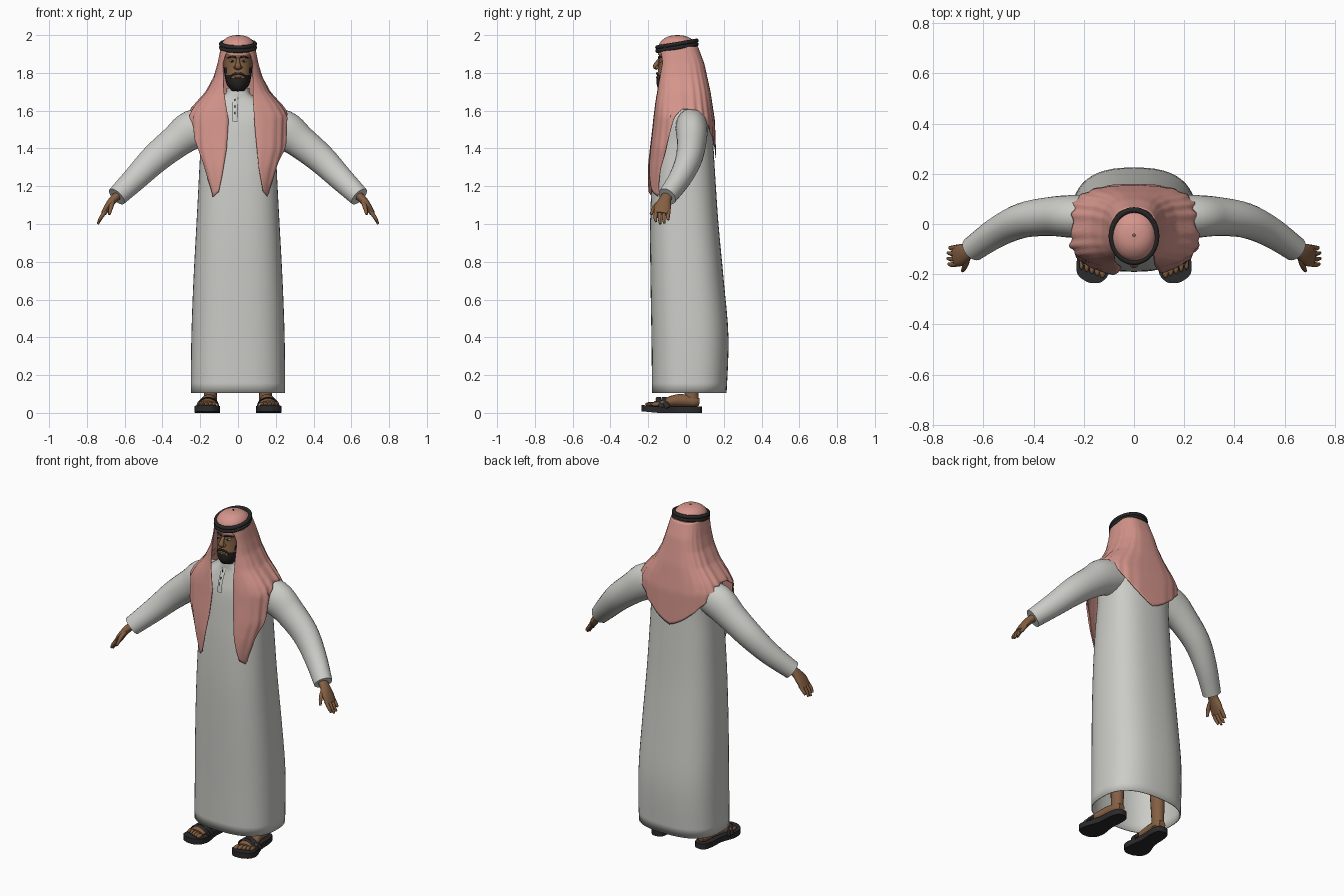
import bpy, bmesh, math
from mathutils import Vector

cube = bpy.data.objects.get("Cube")
if cube:
    bpy.data.objects.remove(cube, do_unlink=True)


def material(name, r, g, b):
    m = bpy.data.materials.new(name)
    m.use_nodes = True
    m.diffuse_color = (r, g, b, 1)
    node = m.node_tree.nodes["Principled BSDF"]
    node.inputs["Base Color"].default_value = (r, g, b, 1)
    node.inputs["Roughness"].default_value = 0.8
    return m


robe_white = material("robe white", .60, .60, .57)
scarf_pink = material("scarf pink", .66, .30, .26)
skin = material("brown skin", .23, .115, .055)
black = material("black cord", .02, .02, .02)
hair = material("dark hair", .018, .016, .014)
leather = material("sandal leather", .025, .023, .023)
eye_white = material("eye white", .45, .42, .38)


def finish(name, bm, mats, thickness=0):
    """Turn a bmesh into a smooth shaded object."""
    bmesh.ops.recalc_face_normals(bm, faces=bm.faces)
    mesh = bpy.data.meshes.new(name)
    bm.to_mesh(mesh)
    bm.free()
    ob = bpy.data.objects.new(name, mesh)
    bpy.context.collection.objects.link(ob)
    for m in mats:
        mesh.materials.append(m)
    if thickness:
        mod = ob.modifiers.new("thickness", 'SOLIDIFY')
        mod.thickness = thickness
    bpy.ops.object.select_all(action='DESELECT')
    bpy.context.view_layer.objects.active = ob
    ob.select_set(True)
    bpy.ops.object.shade_smooth_by_angle(angle=math.radians(50))
    return ob


def spline(keys, steps):
    """Resample a list of tuples with a Catmull-Rom curve."""
    out = []
    pts = [keys[0]] + list(keys) + [keys[-1]]
    for i in range(len(keys) - 1):
        for k in range(steps):
            t = k / steps
            out.append([.5 * (2 * b + (c - a) * t + (2 * a - 5 * b + 4 * c - d) * t * t
                              + (3 * b - a - 3 * c + d) * t ** 3)
                        for a, b, c, d in zip(*pts[i:i + 4])])
    return out + [list(keys[-1])]


def look(table, v):
    """Linear lookup in (key, value) pairs with rising keys."""
    if v <= table[0][0]:
        return table[0][1]
    for (a, p), (b, q) in zip(table, table[1:]):
        if v <= b:
            return p + (q - p) * (v - a) / (b - a)
    return table[-1][1]


def soft(v, p):
    return math.copysign(abs(v) ** p, v)


def skin_rings(bm, rings, closed=True, caps=True):
    loops = [[bm.verts.new(p) for p in ring] for ring in rings]
    n = len(loops[0])
    for a, b in zip(loops, loops[1:]):
        for i in range(n if closed else n - 1):
            j = (i + 1) % n
            bm.faces.new((a[i], a[j], b[j], b[i]))
    if caps:
        bm.faces.new(loops[0])
        bm.faces.new(loops[-1])


def stack(keys, n, power, steps, caps):
    """Stacked level sections: height, half width, front y, back y."""
    bm = bmesh.new()
    rings = []
    for z, rx, yf, yb in spline(keys, steps):
        angles = [math.tau * i / n for i in range(n)]
        rings.append([(rx * soft(math.sin(a), power),
                       (yf + yb) / 2 - (yb - yf) / 2 * soft(math.cos(a), power), z) for a in angles])
    skin_rings(bm, rings, caps=caps)
    return bm


def tube(bm, keys, across, n=14, steps=4):
    """Tube through x, y, z, half width, half thickness."""
    path = spline(keys, steps)
    rings = []
    for i, (x, y, z, w, h) in enumerate(path):
        t = Vector(path[min(i + 1, len(path) - 1)][:3]) - Vector(path[max(i - 1, 0)][:3])
        t.normalize()
        side = (across - t * across.dot(t)).normalized()
        up = t.cross(side)
        rings.append([Vector((x, y, z)) + side * w * math.cos(math.tau * k / n)
                      + up * h * math.sin(math.tau * k / n) for k in range(n)])
    skin_rings(bm, rings)


def ball(bm, centre, radii, u=16, v=10):
    new = bmesh.ops.create_uvsphere(bm, u_segments=u, v_segments=v, radius=1)["verts"]
    for p in new:
        p.co = Vector(centre) + Vector(p.co[i] * radii[i] for i in range(3))


def flip(bm, s):
    for v in bm.verts:
        v.co.x *= s
    return bm


X, Y = Vector((1, 0, 0)), Vector((0, 1, 0))

# Long robe with open hem and collar
robe = stack([(.105, .25, -.18, .215), (.4, .247, -.183, .225), (.7, .236, -.188, .2),
              (1, .22, -.19, .172), (1.25, .207, -.18, .155), (1.42, .2, -.165, .145),
              (1.54, .21, -.15, .138), (1.61, .185, -.13, .12), (1.66, .11, -.115, .08),
              (1.69, .066, -.112, .035), (1.72, .06, -.108, .025)], 48, .78, 4, False)
finish("robe", robe, [robe_white], .006)

# Front placket with buttons
bm = bmesh.new()
tube(bm, [(-.015, -.116, 1.67, .014, .004), (-.015, -.146, 1.6, .014, .004),
          (-.015, -.158, 1.54, .014, .004)], X, 8)
finish("placket", bm, [robe_white])
bm = bmesh.new()
for z, y in ((1.655, -.127), (1.62, -.143), (1.585, -.153)):
    ball(bm, (-.015, y, z), (.003, .003, .011), 8, 6)
finish("buttons", bm, [hair])

# Head, with the beard picked out by height
head = stack([(1.62, .05, -.08, .02), (1.695, .05, -.1, .02), (1.71, .042, -.14, .02),
              (1.74, .06, -.155, .03), (1.78, .07, -.154, .04), (1.82, .075, -.147, .045),
              (1.86, .077, -.143, .048), (1.9, .077, -.141, .048), (1.95, .066, -.12, .03)],
             36, .9, 5, True)
for f in head.faces:
    c = f.calc_center_median()
    top = 1.768 if abs(c.x) < .035 else 1.79 if abs(c.x) < .06 else 1.83
    f.material_index = int(1.698 < c.z < top and c.y < -.02)
finish("head", head, [skin, hair])

# Face details
bm = bmesh.new()
tube(bm, [(0, -.14, 1.875, .008, .006), (0, -.154, 1.85, .012, .012),
          (0, -.162, 1.832, .017, .013), (0, -.15, 1.82, .013, .005)], X, 12)
for s in (-1, 1):
    ball(bm, (.015 * s, -.152, 1.829), (.008, .01, .008))
ball(bm, (0, -.153, 1.777), (.022, .006, .005))
finish("nose_and_lips", bm, [skin])
bm = bmesh.new()
for s in (-1, 1):
    tube(bm, [(.008 * s, -.145, 1.88, .004, .004), (.03 * s, -.14, 1.886, .004, .005),
              (.056 * s, -.12, 1.878, .003, .003)], Y, 8)
    tube(bm, [(0, -.154, 1.797, .005, .006), (.022 * s, -.149, 1.793, .005, .006),
              (.04 * s, -.138, 1.775, .006, .005)], Y, 8)
    ball(bm, (.03 * s, -.142, 1.862), (.006, .003, .006))
finish("brows_and_moustache", bm, [hair])
bm = bmesh.new()
for s in (-1, 1):
    ball(bm, (.03 * s, -.132, 1.862), (.014, .011, .007))
finish("eyes", bm, [eye_white])

# Scarf crown
crown = stack([(1.895, .09, -.149, .066), (1.93, .091, -.149, .064), (1.96, .084, -.138, .05),
               (1.982, .066, -.115, .025), (1.995, .04, -.087, -.003),
               (2, .006, -.05, -.04)], 36, .95, 4, False)
finish("scarf_crown", crown, [scarf_pink])

# Scarf drape: two long front flaps and a pointed back
width = [(1.14, .175), (1.25, .215), (1.4, .262), (1.57, .268), (1.62, .24), (1.7, .17),
         (1.78, .128), (1.85, .108), (1.94, .09)]
front = [(1.14, -.213), (1.3, -.205), (1.5, -.18), (1.7, -.158), (1.85, -.147), (1.94, -.143)]
back = [(1.35, .16), (1.55, .153), (1.7, .13), (1.85, .097), (1.94, .063)]
edge = {1: [(1.14, .14), (1.3, .11), (1.5, .09), (1.65, .08), (1.85, .08), (1.9, .065), (1.94, .03)],
        -1: [(1.14, .11), (1.25, .085), (1.4, .06), (1.55, .05), (1.7, .075), (1.85, .08),
             (1.9, .065), (1.94, .03)]}
hem = {1: [(0, 1.17), (.1, 1.14), (.2, 1.24), (.32, 1.4), (.39, 1.56), (.46, 1.61), (.6, 1.6), (1, 1.35)],
       -1: [(0, 1.17), (.08, 1.14), (.17, 1.24), (.25, 1.42), (.36, 1.57), (.46, 1.61), (.6, 1.6), (1, 1.35)]}
P = .72
columns, rows = 48, 36


def drape_point(s, u, t):
    z = 1.94 + (look(hem[s], u) - 1.94) * t
    rx, yf, yb = look(width, z), look(front, z), look(back, z)
    start = math.asin(min(1, (look(edge[s], z) / rx) ** (1 / P)))
    a = start + (math.pi - start) * u
    fold = 1 + .025 * t * math.sin(22 * a) * math.sin(math.pi * u)
    return (s * rx * fold * soft(math.sin(a), P),
            (yf + yb) / 2 - (yb - yf) / 2 * fold * soft(math.cos(a), P), z)


strips = [(1, i / columns) for i in range(columns + 1)]
strips += [(-1, i / columns) for i in reversed(range(columns))]
bm = bmesh.new()
skin_rings(bm, [[drape_point(s, u, k / rows) for k in range(rows + 1)] for s, u in strips],
           closed=False, caps=False)
finish("scarf_drape", bm, [scarf_pink], .004)

# Double head cord, tilted up at the back
bm = bmesh.new()
for lift in (0, .019):
    ring = []
    for i in range(48):
        a = math.tau * i / 48
        y = .104 * math.cos(a)
        centre = Vector((.09 * math.sin(a), y - .048, 1.934 + lift + .17 * y))
        out = Vector((math.sin(a), math.cos(a), 0))
        ring.append([centre + .011 * (out * math.cos(b) + Vector((0, 0, math.sin(b))))
                     for b in (math.tau * k / 10 for k in range(10))])
    skin_rings(bm, ring + ring[:1], caps=False)
bmesh.ops.remove_doubles(bm, verts=bm.verts, dist=.0001)
finish("head_cord", bm, [black])

for s, side in ((1, "left"), (-1, "right")):
    # Sleeve
    bm = bmesh.new()
    tube(bm, [(.1, .03, 1.54, .08, .08), (.235, .03, 1.502, .085, .103), (.33, .03, 1.435, .078, .088),
              (.44, .015, 1.345, .07, .078), (.54, -.03, 1.245, .06, .066),
              (.642, -.1, 1.145, .05, .054)], Y, 24)
    finish(side + "_sleeve", flip(bm, s), [robe_white])

    # Hand with four fingers and a thumb
    bm = bmesh.new()
    tube(bm, [(.62, -.09, 1.165, .028, .024), (.66, -.11, 1.13, .032, .022),
              (.69, -.123, 1.09, .044, .019), (.712, -.13, 1.055, .04, .014)], Y)
    for k in range(4):
        y = -.162 + .022 * k
        drop = (.012, 0, .004, .022)[k]
        tube(bm, [(.7, y + .004, 1.07, .011, .011), (.725, y, 1.035, .01, .01),
                  (.742 - drop / 3, y + .003, 1 + drop, .006, .006)], Y, 8)
    tube(bm, [(.665, -.13, 1.12, .016, .014), (.672, -.165, 1.09, .012, .012),
              (.682, -.186, 1.05, .007, .007)], X, 8)
    finish(side + "_hand", flip(bm, s), [skin])

    # Leg and foot with toes
    bm = bmesh.new()
    tube(bm, [(.146, .03, .05, .035, .04), (.145, .03, .12, .034, .038), (.14, .03, .45, .05, .055)], X)
    tube(bm, [(.145, .07, .058, .02, .02), (.147, .04, .06, .034, .03), (.154, -.04, .066, .037, .034),
              (.162, -.12, .053, .05, .022), (.166, -.165, .048, .05, .015)], X)
    for k in range(5):
        ball(bm, (.125 + .021 * k, -.19 + .008 * k, .046), (.013 - .001 * k, .026, .012), 10, 8)
    finish(side + "_foot", flip(bm, s), [skin])

    # Sandal sole and straps
    bm = bmesh.new()
    plan = spline([(.085, .146, .012), (.07, .146, .035), (.02, .148, .046), (-.06, .153, .046),
                   (-.14, .161, .066), (-.2, .163, .062), (-.23, .158, .03), (-.235, .157, .01)], 3)
    outline = [(x + w, y) for y, x, w in plan] + [(x - w, y) for y, x, w in reversed(plan)]
    skin_rings(bm, [[(x, y, z + max(0, -y - .15) * .1) for x, y in outline] for z in (0, .033)])
    for y in (-.115, -.145):
        tube(bm, [(.1, y + .02, .028, .014, .004), (.118, y, .066, .014, .004), (.16, y, .081, .014, .004),
                  (.2, y, .066, .014, .004), (.222, y + .02, .028, .014, .004)], Y, 8)
    finish(side + "_sandal", flip(bm, s), [leather])
